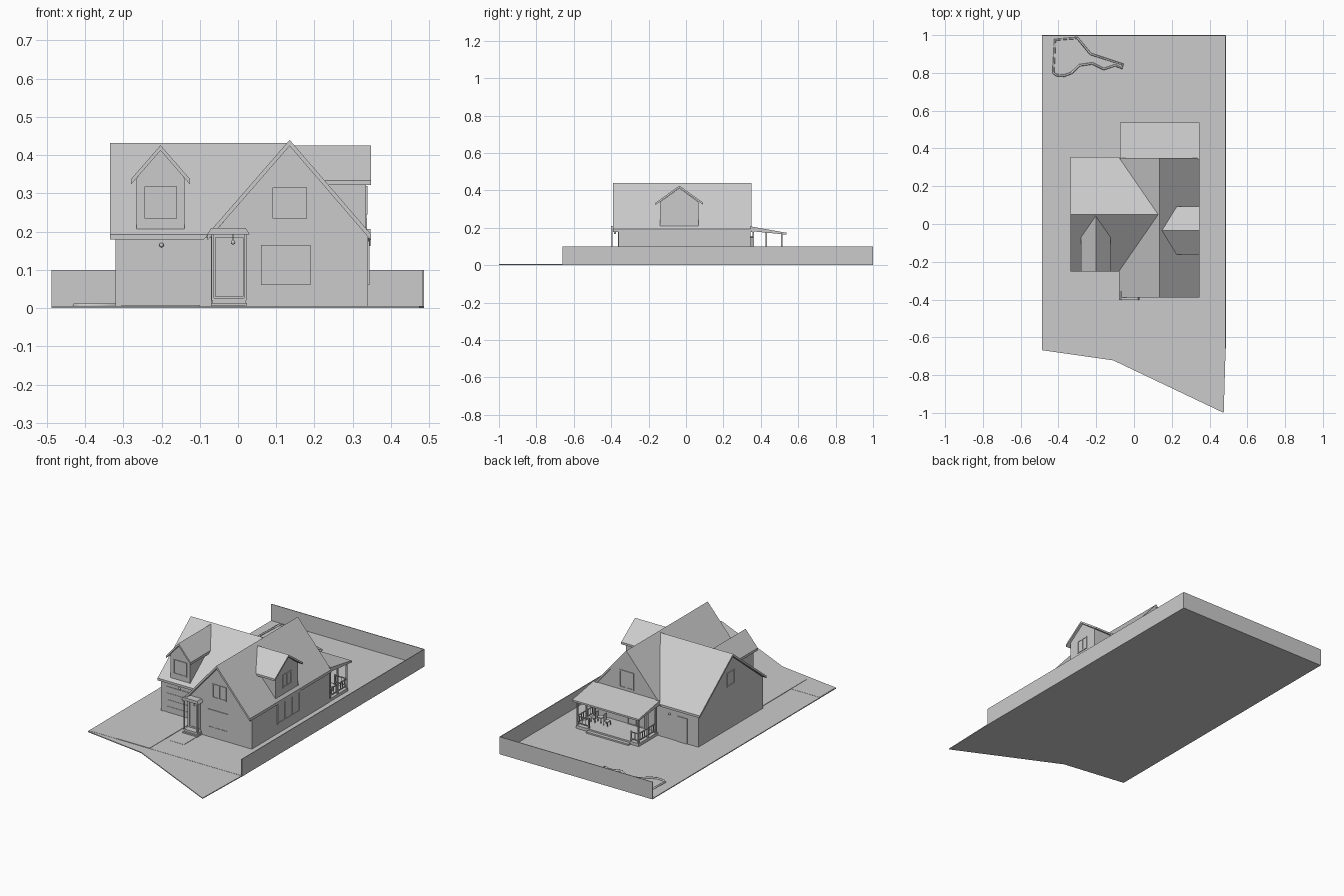
import bpy, bmesh
from math import pi

if "Cube" in bpy.data.objects:
    bpy.data.objects.remove(bpy.data.objects["Cube"])


def mesh_object(name, verts, faces):
    me = bpy.data.meshes.new(name)
    me.from_pydata(verts, [], faces)
    bm = bmesh.new()
    bm.from_mesh(me)
    bmesh.ops.recalc_face_normals(bm, faces=bm.faces)
    bm.to_mesh(me)
    bm.free()
    ob = bpy.data.objects.new(name, me)
    bpy.context.collection.objects.link(ob)
    return ob


def prism(name, profile, axis, start, end):
    """Extrude a profile along an axis; each end is a number or a function of the second coordinate."""
    val = lambda e, w: e(w) if callable(e) else e
    put = {'x': lambda u, w, d: (d, u, w), 'y': lambda u, w, d: (u, d, w),
           'z': lambda u, w, d: (u, w, d)}[axis]
    n = len(profile)
    verts = [put(u, w, val(e, w)) for e in (start, end) for u, w in profile]
    faces = [list(range(n)), list(range(n, 2 * n))]
    faces += [[i, (i + 1) % n, n + (i + 1) % n, n + i] for i in range(n)]
    return mesh_object(name, verts, faces)


def box(name, x0, x1, y0, y1, z0, z1):
    return prism(name, [(x0, y0), (x1, y0), (x1, y1), (x0, y1)], 'z', z0, z1)


def chevron(u0, c, u1, eave, ridge, t):
    return [(u0, eave), (c, ridge), (u1, eave), (u1, eave - t), (c, ridge - t), (u0, eave - t)]


def gable(u0, c, u1, base, eave, ridge):
    return [(u0, base), (u1, base), (u1, eave), (c, ridge), (u0, eave)]


def window(name, axis, d, out, u0, u1, z0, z1, bars=1, w=.006):
    """Framed window on a wall; axis is the wall normal, out its sign."""
    def part(n, a, b, c, e, depth):
        lo, hi = sorted((d - .002 * out, d + depth * out))
        prism(n, [(a, c), (b, c), (b, e), (a, e)], axis, lo, hi)
    part(name + "_glass", u0, u1, z0, z1, .001)
    part(name + "_sill", u0, u1, z0, z0 + w, .004)
    part(name + "_head", u0, u1, z1 - w, z1, .004)
    for i in range(bars + 2):
        u = u0 + (u1 - u0 - w) * i / (bars + 1)
        part(name + "_bar", u, u + w, z0 + w, z1 - w, .004)


# Roof planes used to trim the parts that run into them
valley = lambda z: .135 - (.44 - z) * .86
front_slope = lambda z: .05 - (.43 - z) / .8
right_slope = lambda z: .135 + (.44 - z) * .86

# Lot, paving and fence
prism("ground", [(-.487, 1), (.485, 1), (.485, -.66), (.475, -1), (-.11, -.722), (-.487, -.668)], 'z', 0, .005)
box("driveway", -.305, -.1, -.66, -.24, .004, .008)
box("front_path", -.07, .02, -.52, -.39, .004, .007)
box("sidewalk", -.485, .484, -.66, -.52, .004, .006)
box("fence_right", .482, .486, -.66, 1, 0, .1)
box("fence_back", -.487, .486, .996, 1, 0, .1)

# Pond edging
pts = [(-.427, .8), (-.418, .975), (-.3, .985), (-.23, .9), (-.06, .845), (-.065, .825), (-.1, .84),
       (-.16, .82), (-.22, .85), (-.29, .84), (-.33, .8), (-.37, .785), (-.41, .788)]
cu = bpy.data.curves.new("pond_edge", 'CURVE')
cu.dimensions = '3D'
cu.bevel_depth = .006
cu.bevel_resolution = 1
sp = cu.splines.new('POLY')
sp.points.add(len(pts) - 1)
for p, (x, y) in zip(sp.points, pts):
    p.co = (x, y, .007, 1)
sp.use_cyclic_u = True
bpy.context.collection.objects.link(bpy.data.objects.new("pond_edge", cu))

# House bodies
prism("right_wing_walls", gable(-.07, .135, .34, 0, .188, .426), 'y', -.36, .345)
prism("left_wing_walls", gable(-.24, .05, .345, 0, .185, .418), 'x', -.32, lambda z: max(-.07, valley(z)))

# Main roofs
prism("right_wing_roof", chevron(-.08, .135, .348, .193, .44, .016), 'y', -.39, .35)
prism("left_wing_roof", chevron(-.252, .05, .354, .192, .432, .013), 'x', -.335, valley)

# Dormers
prism("front_dormer_walls", gable(-.265, -.2025, -.14, .205, .34, .413), 'y', -.234, front_slope)
prism("front_dormer_roof", chevron(-.28, -.2025, -.125, .337, .426, .014), 'y', -.252, front_slope)
prism("side_dormer_walls", gable(-.138, -.035, .066, .205, .338, .412), 'x', .335, right_slope)
prism("side_dormer_roof", chevron(-.162, -.035, .092, .334, .425, .012), 'x', .348, right_slope)

# Windows
window("front_dormer_window", 'y', -.234, -1, -.245, -.16, .235, .318, 0)
window("side_dormer_window", 'x', .335, 1, -.075, .003, .245, .32)
window("gable_window", 'y', -.36, -1, .09, .18, .235, .315)
window("living_window", 'y', -.36, -1, .06, .19, .06, .165, 2)
window("side_window", 'x', .34, 1, -.13, .075, .06, .175, 2)
window("left_gable_window", 'x', -.32, -1, .015, .085, .25, .33, 0)
window("back_gable_window", 'y', .345, 1, .09, .18, .22, .32)
window("back_window", 'y', .345, 1, .2, .3, .06, .15)

# Doors
box("garage_door", -.285, -.12, -.243, -.238, .005, .155)
for z in (.04, .078, .116):
    box("garage_door_rib", -.28, -.125, -.245, -.242, z, z + .003)
window("front_door", 'y', -.36, -1, -.06, .014, .03, .185, 0)
window("patio_door", 'y', .345, 1, .02, .13, .02, .15)
box("back_door", -.25, -.185, .344, .349, .005, .15)
for name, x, y, z in (("garage_lamp", -.2, -.246, .165), ("back_lamp", -.14, .35, .15), ("entry_lamp", -.013, -.38, .172)):
    bpy.ops.mesh.primitive_uv_sphere_add(segments=12, ring_count=8, radius=.006, location=(x, y, z))
    bpy.context.object.name = name
    bpy.ops.object.shade_smooth()
box("entry_lamp_stem", -.014, -.012, -.381, -.379, .175, .195)

# Entry canopy, posts and steps
prism("entry_canopy", [(-.08, .193), (.03, .193), (.02, .21), (-.07, .21)], 'y', -.402, -.355)
for x in (-.069, .016):
    box("entry_post", x, x + .006, -.398, -.392, .02, .194)
box("entry_step_low", -.07, .024, -.405, -.355, .004, .014)
box("entry_step_high", -.067, .021, -.395, -.355, .014, .026)

# Back porch: roof, floor, steps, posts and railings
prism("porch_roof", [(.345, .207), (.538, .173), (.538, .163), (.345, .182)], 'x', -.075, .347)
box("porch_floor", -.062, .338, .34, .518, .004, .022)
box("porch_step", -.01, .26, .518, .538, .004, .013)
for x in (-.06, .328):
    for y in (.355, .425, .508):
        box("porch_post", x, x + .008, y, y + .008, .02, .176)


def railing(axis, d, a, b):
    for z in (.034, .072):
        prism("rail", [(a, z), (b, z), (b, z + .005), (a, z + .005)], axis, d, d + .005)
    n = max(2, int((b - a) / .018))
    for i in range(1, n):
        u = a + (b - a) * i / n
        prism("baluster", [(u - .0015, .036), (u + .0015, .036), (u + .0015, .073), (u - .0015, .073)],
              axis, d + .001, d + .004)


for x in (-.058, .33):
    railing('x', x, .355, .515)
for a, b in ((-.058, -.01), (.26, .335)):
    railing('y', .51, a, b)
for x in (-.012, .256):
    box("porch_post_inner", x, x + .006, .508, .514, .02, .08)

# Porch chairs and table
for x, back in ((.19, .215), (.27, .267)):
    box("chair_seat", x, x + .028, .41, .44, .044, .048)
    box("chair_back", back, back + .003, .41, .44, .048, .085)
    for lx in (x, x + .025):
        for ly in (.41, .437):
            box("chair_leg", lx, lx + .003, ly, ly + .003, .02, .044)
bpy.ops.mesh.primitive_cylinder_add(vertices=12, radius=.018, depth=.004, location=(.243, .425, .06))
bpy.context.object.name = "table_top"
bpy.ops.mesh.primitive_cylinder_add(vertices=8, radius=.003, depth=.04, location=(.243, .425, .04))
bpy.context.object.name = "table_leg"
